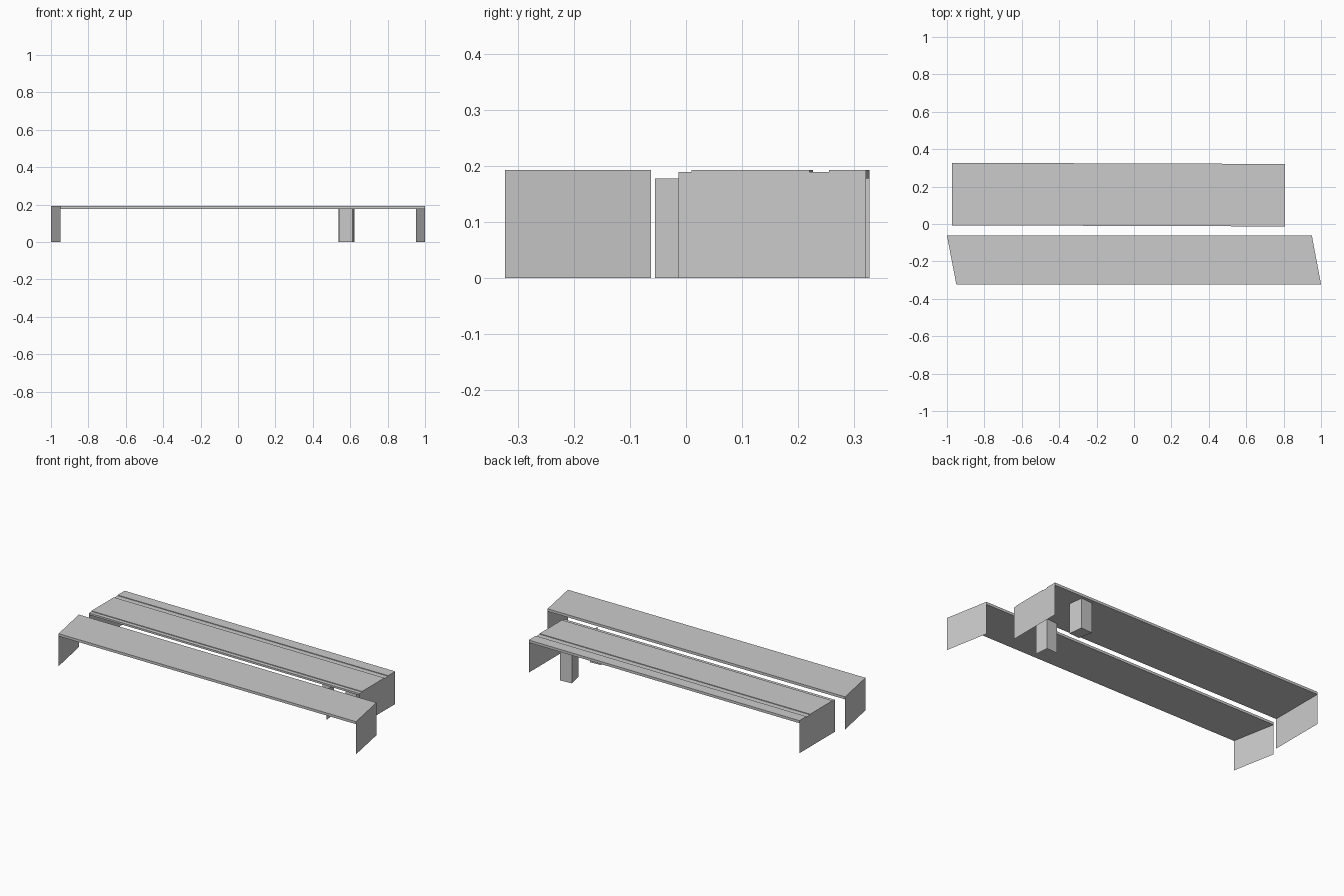
import bpy

if "Cube" in bpy.data.objects:
    bpy.data.objects.remove(bpy.data.objects["Cube"])

TOP, STEP, UNDER = 0.193, 0.189, 0.178


def make(name, verts, faces):
    mesh = bpy.data.meshes.new(name)
    mesh.from_pydata(verts, [], faces)
    obj = bpy.data.objects.new(name, mesh)
    bpy.context.collection.objects.link(obj)
    return obj


def prism(name, corners, z0, z1):
    """Closed upright prism from counter-clockwise plan corners."""
    n = len(corners)
    verts = [(x, y, z) for z in (z0, z1) for x, y in corners]
    sides = [(i, (i + 1) % n, n + (i + 1) % n, n + i) for i in range(n)]
    return make(name, verts, sides + [tuple(range(n))[::-1], tuple(range(n, 2 * n))])


def sheet(name, path, height):
    """Thin upright wall following a plan path."""
    n = len(path)
    verts = [(x, y, z) for z in (0, height) for x, y in path]
    return make(name, verts, [(i, i + 1, n + i + 1, n + i) for i in range(n - 1)])


# front slab: a slanted plank standing on two end panels
front = [(-0.95, -0.323), (1.0, -0.323), (0.951, -0.062), (-1.0, -0.062)]
prism("front_slab", front, UNDER, TOP)
sheet("front_slab_right_panel", front[1:3], UNDER)
sheet("front_slab_left_panel", [front[3], front[0]], UNDER)

# back slab: stepped section swept along x, very slightly skewed
section = [(-0.013, UNDER), (-0.013, STEP), (0.010, STEP), (0.010, TOP),
           (0.220, TOP), (0.220, STEP), (0.255, STEP), (0.255, TOP),
           (0.321, TOP), (0.321, UNDER)]
n = len(section)
verts = [(x, y + dy, z) for x, dy in ((-0.972, 0.006), (0.806, 0)) for y, z in section]
faces = [(i, (i + 1) % n, n + (i + 1) % n, n + i) for i in range(n)]
make("back_slab", verts, faces + [tuple(range(n))[::-1], tuple(range(n, 2 * n))])
sheet("back_slab_right_panel", [(0.806, -0.013), (0.806, 0.321)], UNDER)
sheet("back_slab_left_panel", [(-0.972, -0.007), (-0.972, 0.327)], UNDER)

# supports near the right end: a closed post and an angle bracket
prism("back_post", [(0.555, 0.215), (0.622, 0.220), (0.612, 0.305), (0.538, 0.300)], 0, UNDER)
sheet("front_bracket", [(0.619, -0.055), (0.612, 0.025), (0.540, 0.020)], UNDER)
